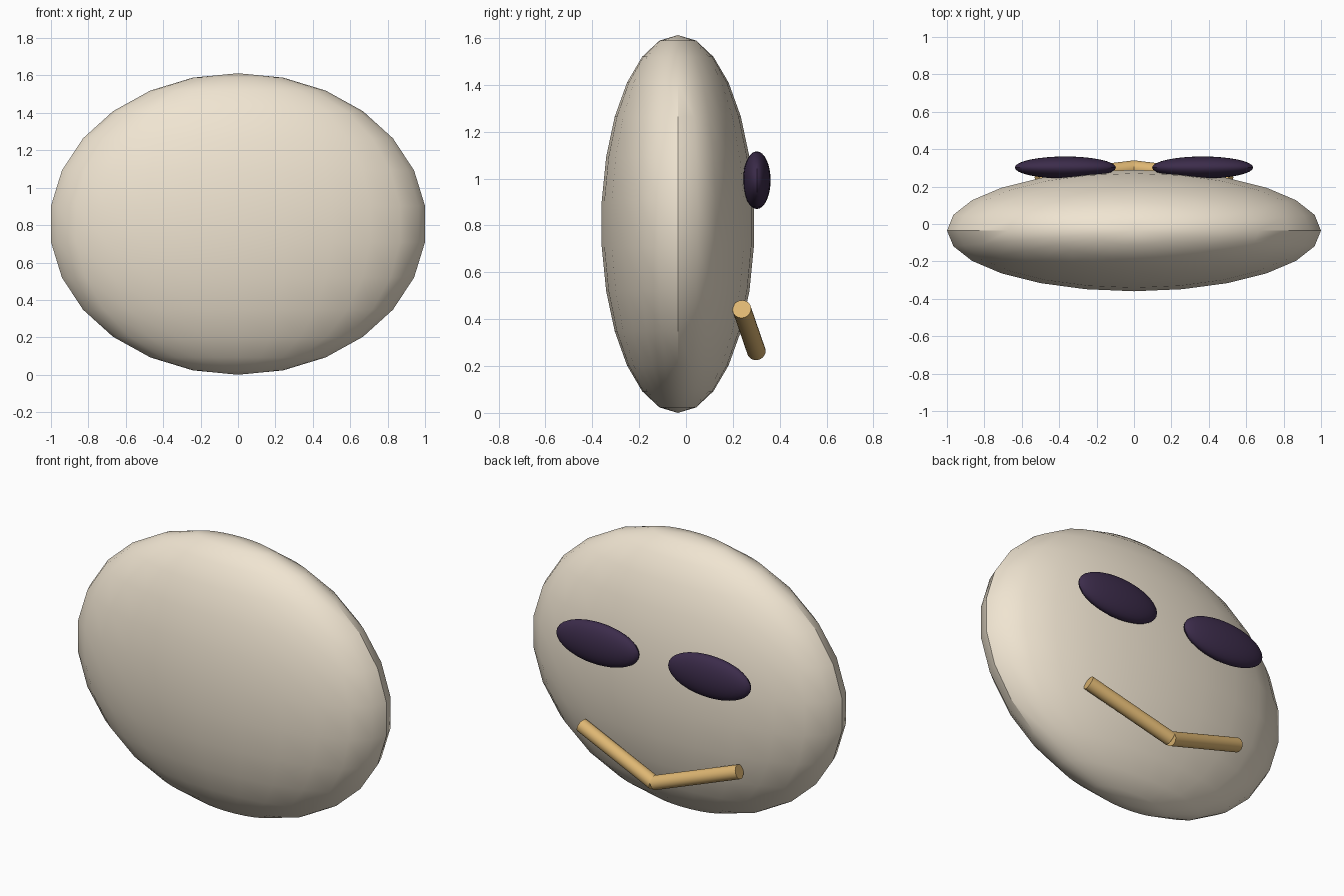
import bpy
from mathutils import Vector

if "Cube" in bpy.data.objects:
    bpy.data.objects.remove(bpy.data.objects["Cube"])


def material(name, rgb):
    mat = bpy.data.materials.new(name)
    mat.diffuse_color = (*rgb, 1)
    mat.use_nodes = True
    mat.node_tree.nodes["Principled BSDF"].inputs["Base Color"].default_value = mat.diffuse_color
    return mat


cream = material("cream", (0.87, 0.78, 0.64))
purple = material("dark_purple", (0.045, 0.025, 0.07))
tan = material("tan", (0.73, 0.47, 0.17))


def finish(name, mat):
    obj = bpy.context.object
    obj.name = name
    obj.data.materials.append(mat)
    bpy.ops.object.transform_apply(location=False, rotation=False, scale=True)
    bpy.ops.object.shade_smooth_by_angle()
    return obj


def ellipsoid(name, centre, radii, segments, rings, mat):
    bpy.ops.mesh.primitive_uv_sphere_add(segments=segments, ring_count=rings, location=centre)
    bpy.context.object.scale = radii
    return finish(name, mat)


def bar(name, start, end, radius, mat):
    start, end = Vector(start), Vector(end)
    axis = end - start
    bpy.ops.mesh.primitive_cylinder_add(
        vertices=24, radius=radius, depth=axis.length, location=(start + end) / 2,
        rotation=axis.to_track_quat('Z', 'Y').to_euler())
    return finish(name, mat)


# Flattened head
ellipsoid("head", (0, -0.035, 0.806), (1.007, 0.327, 0.806), 24, 13, cream)

# Eyes and the two halves of the V-shaped mouth, on the back (+y) face
for side, s in (("left", -1), ("right", 1)):
    ellipsoid(f"{side}_eye", (s * 0.367, 0.302, 0.993), (0.27, 0.059, 0.123), 32, 16, purple)
    bar(f"{side}_mouth_bar", (0, 0.30, 0.263), (s * 0.517, 0.238, 0.443), 0.04, tan)
